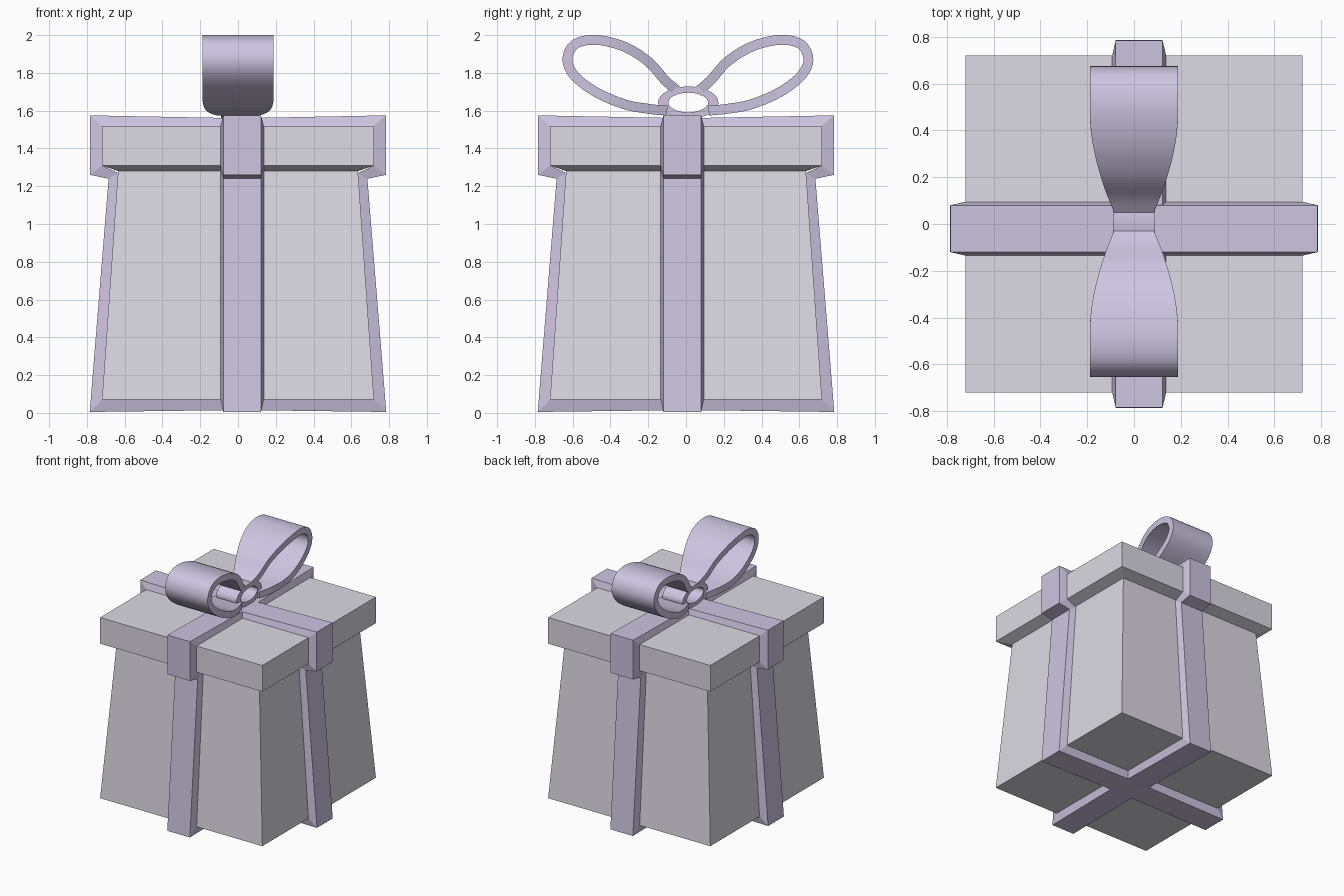
import bpy, bmesh, math
from mathutils import Vector

if "Cube" in bpy.data.objects:
    bpy.data.objects.remove(bpy.data.objects["Cube"])


def material(name, color):
    m = bpy.data.materials.new(name)
    m.diffuse_color = (*color, 1)
    m.use_nodes = True
    m.node_tree.nodes["Principled BSDF"].inputs["Base Color"].default_value = m.diffuse_color
    return m


PAPER = material("paper", (0.72, 0.70, 0.77))
SATIN = material("satin", (0.61, 0.56, 0.75))


def finish(bm, name, mat, smooth=False):
    bmesh.ops.recalc_face_normals(bm, faces=bm.faces)
    me = bpy.data.meshes.new(name)
    bm.to_mesh(me)
    bm.free()
    ob = bpy.data.objects.new(name, me)
    bpy.context.collection.objects.link(ob)
    me.materials.append(mat)
    if smooth:
        bpy.ops.object.select_all(action='DESELECT')
        ob.select_set(True)
        bpy.context.view_layer.objects.active = ob
        bpy.ops.object.shade_smooth_by_angle(angle=math.radians(35))
    return ob


def square_stack(name, rings, cap_bottom, cap_top):
    """Square rings of (half size, z) joined into walls."""
    bm = bmesh.new()
    loops = [[bm.verts.new((sx * h, sy * h, z))
              for sx, sy in ((-1, -1), (1, -1), (1, 1), (-1, 1))] for h, z in rings]
    for a, b in zip(loops, loops[1:]):
        for i in range(4):
            j = (i + 1) % 4
            bm.faces.new((a[i], a[j], b[j], b[i]))
    if cap_bottom:
        bm.faces.new(loops[0])
    if cap_top:
        bm.faces.new(loops[-1])
    return finish(bm, name, PAPER)


def band(name, sections, closed, smooth, centre=0.0):
    """Strip in the YZ plane; sections are (inner, outer, inner half width, outer half width)."""
    bm = bmesh.new()
    rows = []
    for p, q, wi, wo in sections:
        rows.append([bm.verts.new((centre + x, *c)) for x, c in
                     ((-wi, p), (wi, p), (wo, q), (-wo, q))])
    n = len(rows)
    for k in range(n if closed else n - 1):
        a, b = rows[k], rows[(k + 1) % n]
        for i in range(4):
            j = (i + 1) % 4
            bm.faces.new((a[i], a[j], b[j], b[i]))
    if not closed:
        bm.faces.new(rows[0])
        bm.faces.new(rows[-1])
    return finish(bm, name, SATIN, smooth)


def spline(pts, steps=5):
    """Catmull-Rom curve through the points."""
    p = [Vector(v) for v in pts]
    p = [2 * p[0] - p[1]] + p + [2 * p[-1] - p[-2]]
    out = []
    for i in range(1, len(p) - 2):
        a, b, c, d = p[i - 1:i + 3]
        for s in range(steps):
            t = s / steps
            out.append(0.5 * (2 * b + (c - a) * t + (2 * a - 5 * b + 4 * c - d) * t * t
                              + (3 * b - a - 3 * c + d) * t ** 3))
    return out + [p[-2]]


# Box body and lid
square_stack("box_body", [(0.72, 0.07), (0.635, 1.28)], True, False)
square_stack("box_lid", [(0.635, 1.28), (0.72, 1.31), (0.72, 1.52)], False, True)

# Two ribbons wrapped around the box
inner = [(0.72, 0.07), (0.635, 1.27), (0.72, 1.31), (0.72, 1.52)]
outer = [(0.785, 0.005), (0.685, 1.24), (0.783, 1.26), (0.783, 1.575)]
right = list(zip(inner, outer)) + [((0, 1.52), (0, 1.56))]
left = [((-p[0], p[1]), (-q[0], q[1])) for p, q in zip(inner[::-1], outer[::-1])]
wrap = [(p, q, 0.115, 0.1) for p, q in right + left + [((0, 0.07), (0, 0.015))]]
band("ribbon_front_back", wrap, True, False, 0.022)
side = band("ribbon_left_right", wrap, True, False, -0.02)
side.rotation_euler.z = -math.pi / 2
side.location.y = 0.0
side.scale.x = -1
side.data.flip_normals()

# Bow loops, flaring away from the knot
path = spline([(0.06, 1.70), (0.13, 1.76), (0.22, 1.86), (0.35, 1.94), (0.50, 1.975),
               (0.61, 1.95), (0.648, 1.87), (0.61, 1.785), (0.50, 1.70), (0.35, 1.635),
               (0.22, 1.61), (0.12, 1.60)])
for name, sign in (("bow_loop_back", 1), ("bow_loop_front", -1)):
    secs = []
    for i, c in enumerate(path):
        t = (path[min(i + 1, len(path) - 1)] - path[max(i - 1, 0)]).normalized()
        nrm = Vector((-t.y, t.x)) * 0.026
        f = min(max((c.x - 0.06) / 0.42, 0), 1)
        w = 0.083 + 0.105 * math.sin(f * math.pi / 2)
        ends = [(v.x if sign > 0 else 0.02 - v.x, v.y) for v in (c - nrm, c + nrm)]
        secs.append((*ends, w, w))
    band(name, secs, False, True)

# Oval knot ring
knot = []
for i in range(32):
    a = 2 * math.pi * i / 32
    c, s = math.cos(a), math.sin(a)
    knot.append(((0.012 + 0.105 * c, 1.643 + 0.052 * s),
                 (0.012 + 0.16 * c, 1.643 + 0.085 * s), 0.09, 0.09))
band("bow_knot", knot, True, True)
